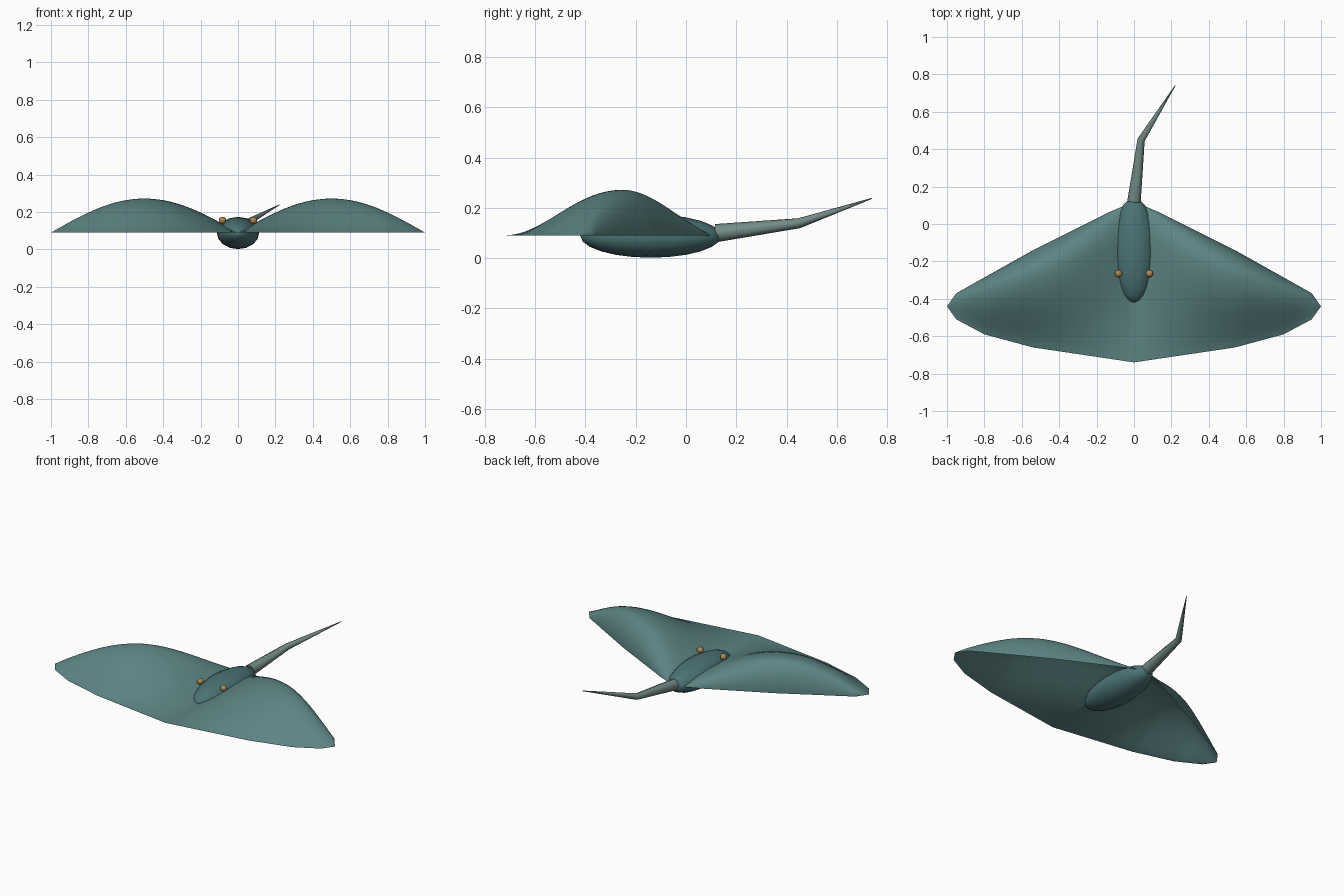
import bpy, bmesh, math
from mathutils import Vector

if "Cube" in bpy.data.objects:
    bpy.data.objects.remove(bpy.data.objects["Cube"])


def material(name, rgb):
    m = bpy.data.materials.new(name)
    m.diffuse_color = (*rgb, 1)
    m.use_nodes = True
    m.node_tree.nodes["Principled BSDF"].inputs["Base Color"].default_value = m.diffuse_color
    return m


TEAL = material("teal_skin", (0.11, 0.23, 0.23))
DARK = material("dark_skin", (0.07, 0.17, 0.18))
TAIL = material("tail_skin", (0.17, 0.26, 0.24))
AMBER = material("amber", (0.42, 0.25, 0.08))


def finish(bm, name, mat, angle=40):
    me = bpy.data.meshes.new(name)
    bm.to_mesh(me)
    bm.free()
    ob = bpy.data.objects.new(name, me)
    bpy.context.collection.objects.link(ob)
    me.materials.append(mat)
    bpy.context.view_layer.objects.active = ob
    ob.select_set(True)
    bpy.ops.object.shade_smooth_by_angle(angle=math.radians(angle))
    ob.select_set(False)
    return ob


def lerp_path(pts, x):
    for (x0, y0), (x1, y1) in zip(pts, pts[1:]):
        if x <= x1:
            return y0 + (y1 - y0) * (x - x0) / (x1 - x0)
    return pts[-1][1]


# Wing sheet: straight-edged outline, arched across the span and along the chord
FRONT = [(0, -0.74), (0.54, -0.66), (0.8, -0.59), (0.95, -0.51), (1, -0.44)]
BACK = [(0, 0.115), (0.07, 0.09), (0.14, 0.06), (0.54, -0.14), (0.95, -0.37), (1, -0.44)]
PEAK = 0.76


def arch(t):
    if t < PEAK:
        return math.sin(math.pi / 2 * (t / PEAK) ** 1.2)
    return math.sqrt(max(0, 1 - ((t - PEAK) / (1 - PEAK)) ** 2))


xs = sorted({round(i / 40, 4) for i in range(41)} | {0.07, 0.14, 0.54})
xs = [-x for x in reversed(xs[1:])] + xs
ts = [PEAK * i / 18 for i in range(18)]
ts += [PEAK + (1 - PEAK) * math.sin(math.pi / 2 * i / 12) for i in range(13)]
bm = bmesh.new()
rows = []
for x in xs:
    f, b = lerp_path(FRONT, abs(x)), lerp_path(BACK, abs(x))
    rise = 0.182 * math.sin(math.pi * abs(x))
    rows.append([bm.verts.new((x, f + (b - f) * t, 0.09 + rise * arch(t))) for t in ts])
for r0, r1 in zip(rows, rows[1:]):
    for j in range(len(ts) - 1):
        bm.faces.new((r0[j], r1[j], r1[j + 1], r0[j + 1]))
bmesh.ops.remove_doubles(bm, verts=bm.verts, dist=1e-5)
finish(bm, "wings", TEAL, 60)


# Body and eyes: stretched spheres with poles along y
def ellipsoid(name, loc, size, mat, segs, rings):
    bm = bmesh.new()
    bmesh.ops.create_uvsphere(bm, u_segments=segs, v_segments=rings, radius=1)
    for v in bm.verts:
        x, y, z = v.co
        v.co = Vector(loc) + Vector((x * size[0], -z * size[1], y * size[2]))
    bmesh.ops.recalc_face_normals(bm, faces=bm.faces)
    return finish(bm, name, mat, 50)


ellipsoid("body", (0, -0.14, 0.088), (0.113, 0.28, 0.086), DARK, 16, 12)
for side, sx in (("left", -1), ("right", 1)):
    ellipsoid(side + "_eye", (sx * 0.083, -0.265, 0.155), (0.02,) * 3, AMBER, 12, 8)

# Tail: tapering tube with one bend
path = [((0, 0.12, 0.1), 0.036), ((0.038, 0.45, 0.139), 0.02), ((0.22, 0.74, 0.238), 0.002)]
N = 8
bm = bmesh.new()
rings = []
for i, (p, r) in enumerate(path):
    a = Vector(path[max(i - 1, 0)][0])
    b = Vector(path[min(i + 1, 2)][0])
    d = (b - a).normalized()
    side = d.cross(Vector((0, 0, 1))).normalized()
    up = side.cross(d)
    rings.append([bm.verts.new(Vector(p) + r * (math.cos(k * math.tau / N) * side
                                                + math.sin(k * math.tau / N) * up))
                  for k in range(N)])
for r0, r1 in zip(rings, rings[1:]):
    for k in range(N):
        bm.faces.new((r0[k], r0[(k + 1) % N], r1[(k + 1) % N], r1[k]))
bm.faces.new(rings[0])
bm.faces.new(rings[-1])
bmesh.ops.recalc_face_normals(bm, faces=bm.faces)
finish(bm, "tail", TAIL, 50)
